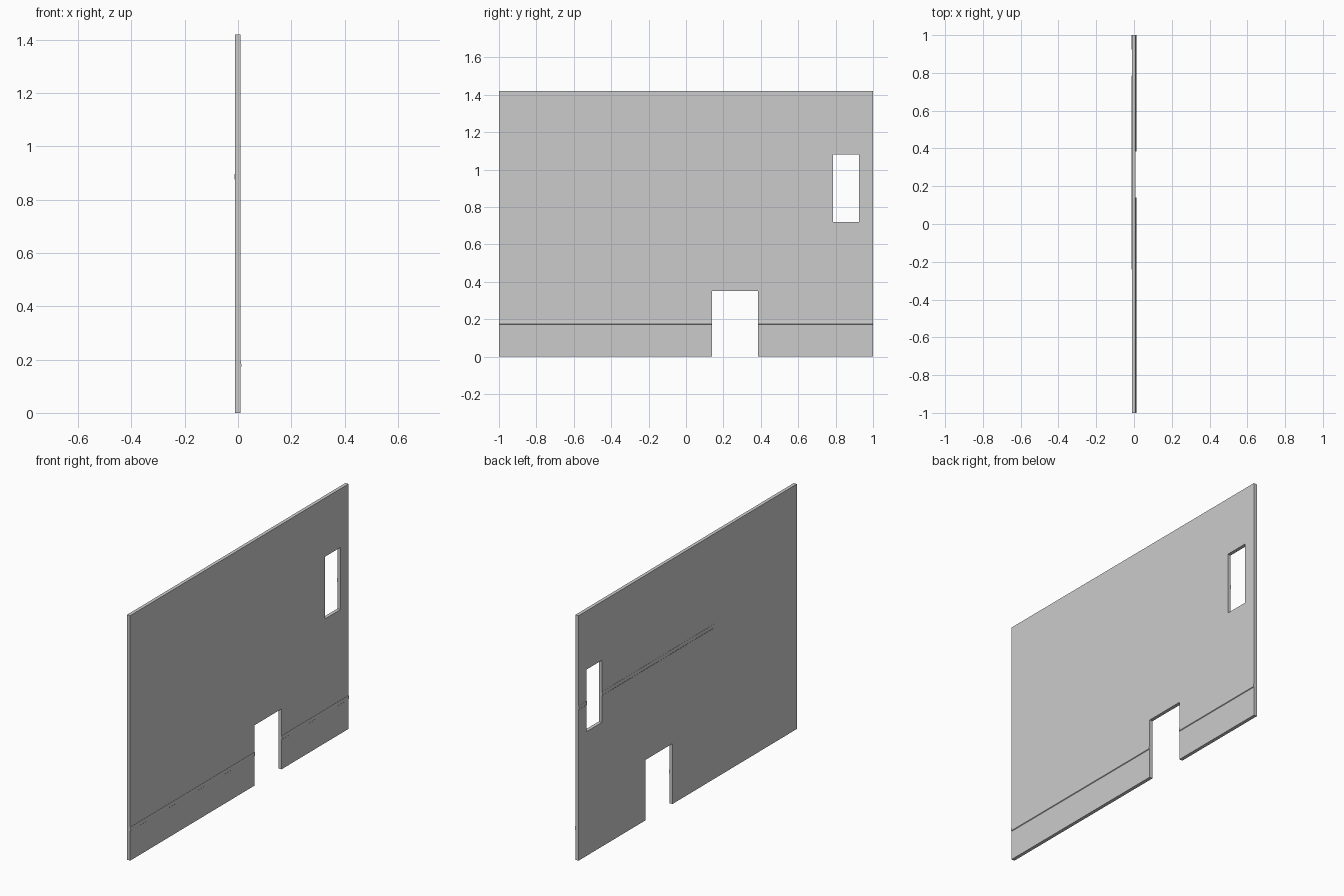
import bpy, bmesh

if "Cube" in bpy.data.objects:
    bpy.data.objects.remove(bpy.data.objects["Cube"])

BACK, FRONT = -0.011, 0.009      # the two wall faces along x
DOOR = (0.14, 0.385, 0.0, 0.35)  # y0, y1, z0, z1
WINDOW = (0.785, 0.925, 0.72, 1.08)
HEIGHT = 1.42


def make_object(name, bm):
    bmesh.ops.recalc_face_normals(bm, faces=bm.faces)
    mesh = bpy.data.meshes.new(name)
    bm.to_mesh(mesh)
    bm.free()
    obj = bpy.data.objects.new(name, mesh)
    bpy.context.collection.objects.link(obj)
    return obj


def wall_panel():
    # Grid of cells split at the openings, skipping the open cells
    ys = sorted({-1.0, 1.0, *DOOR[:2], *WINDOW[:2]})
    zs = sorted({0.0, HEIGHT, *DOOR[2:], *WINDOW[2:]})
    bm = bmesh.new()
    for y0, y1 in zip(ys, ys[1:]):
        for z0, z1 in zip(zs, zs[1:]):
            y, z = (y0 + y1) / 2, (z0 + z1) / 2
            if any(a < y < b and c < z < d for a, b, c, d in (DOOR, WINDOW)):
                continue
            bm.faces.new([bm.verts.new((BACK, p, q)) for p, q in
                          ((y0, z0), (y1, z0), (y1, z1), (y0, z1))])
    bmesh.ops.remove_doubles(bm, verts=bm.verts, dist=1e-5)
    # Merge coplanar cells, then thicken
    bmesh.ops.recalc_face_normals(bm, faces=bm.faces)
    new = bmesh.ops.extrude_face_region(bm, geom=bm.faces[:], use_keep_orig=True)
    verts = [g for g in new["geom"] if isinstance(g, bmesh.types.BMVert)]
    bmesh.ops.translate(bm, vec=(FRONT - BACK, 0, 0), verts=verts)
    return make_object("wall_panel", bm)


def rail(name, face, out, z, spans):
    # Slim moulding with a chamfered profile, one prism per span
    profile = [(0, z - 0.011), (out, z - 0.008), (out, z), (out * 0.4, z + 0.012), (0, z + 0.012)]
    bm = bmesh.new()
    for y0, y1 in spans:
        rings = [[bm.verts.new((face + x, y, h)) for x, h in profile] for y in (y0, y1)]
        for ring in rings:
            bm.faces.new(ring)
        for i in range(len(profile)):
            j = (i + 1) % len(profile)
            bm.faces.new((rings[0][i], rings[0][j], rings[1][j], rings[1][i]))
    return make_object(name, bm)


wall_panel()
# Low rail on one side, broken by the doorway
rail("base_rail", FRONT, 0.0035, 0.182, [(-1, DOOR[0]), (DOOR[1], 1)])
# Higher rail on the other side, broken by the window
rail("chair_rail", BACK, -0.0025, 0.886, [(-0.24, WINDOW[0]), (WINDOW[1], 1)])
